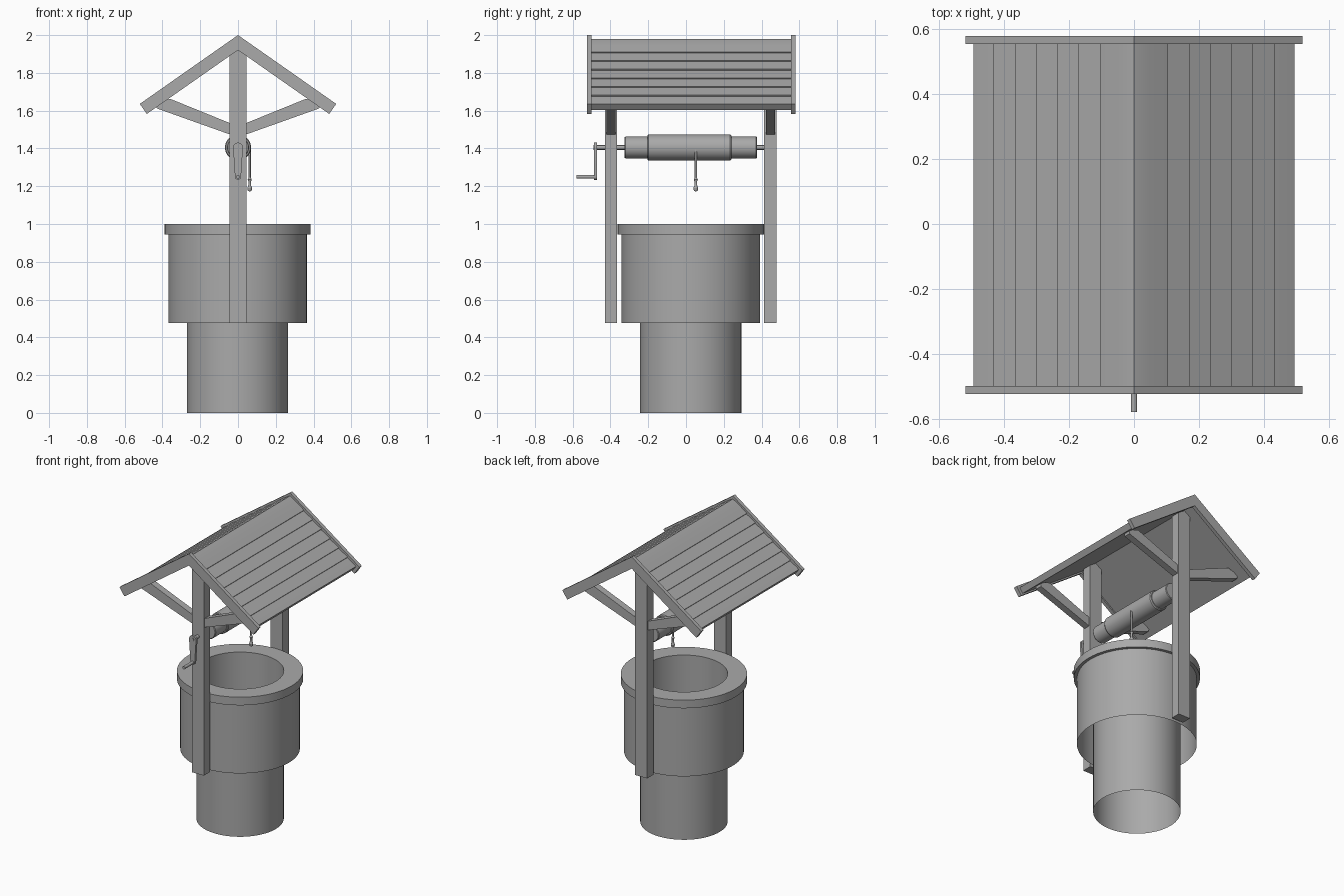
import bpy, bmesh, math
from mathutils import Vector

cube = bpy.data.objects.get("Cube")
if cube:
    bpy.data.objects.remove(cube, do_unlink=True)

grey = bpy.data.materials.new("plain grey")
grey.use_nodes = True
grey.diffuse_color = (0.4, 0.4, 0.4, 1)
grey.node_tree.nodes["Principled BSDF"].inputs["Base Color"].default_value = grey.diffuse_color

MID = 0.025                      # y centre of the well and roof
SLOPE = math.radians(35)
COS, SIN, TAN = math.cos(SLOPE), math.sin(SLOPE), math.tan(SLOPE)


def finish(name, bm, angle=30, normals=True):
    if normals:
        bmesh.ops.recalc_face_normals(bm, faces=bm.faces)
    mesh = bpy.data.meshes.new(name)
    bm.to_mesh(mesh)
    bm.free()
    obj = bpy.data.objects.new(name, mesh)
    bpy.context.collection.objects.link(obj)
    mesh.materials.append(grey)
    bpy.ops.object.select_all(action='DESELECT')
    obj.select_set(True)
    bpy.context.view_layer.objects.active = obj
    bpy.ops.object.shade_smooth_by_angle(angle=math.radians(angle))
    return obj


def prism(name, outline, y0, y1, angle=30):
    """Extrude an (x, z) outline along y."""
    bm = bmesh.new()
    face = bm.faces.new([bm.verts.new((x, y0, z)) for x, z in outline])
    out = bmesh.ops.extrude_face_region(bm, geom=[face])
    moved = [v for v in out["geom"] if isinstance(v, bmesh.types.BMVert)]
    bmesh.ops.translate(bm, vec=(0, y1 - y0, 0), verts=moved)
    return finish(name, bm, angle)


def lathe(name, profile, origin, axis='Z', steps=64):
    """Spin (radius, height) points round an axis."""
    bm = bmesh.new()
    verts = [bm.verts.new((r, 0, h)) for r, h in profile]
    edges = [bm.edges.new(pair) for pair in zip(verts, verts[1:])]
    bmesh.ops.spin(bm, geom=verts + edges, cent=(0, 0, 0), axis=(0, 0, 1),
                   angle=math.tau, steps=steps)
    bmesh.ops.remove_doubles(bm, verts=bm.verts, dist=0.0001)
    for v in bm.verts:
        if axis == 'Y':
            v.co = Vector((v.co.x, v.co.z, -v.co.y))
        v.co += Vector(origin)
    return finish(name, bm)


def mirrored(half):
    """Complete an outline running from the ridge top to the ridge underside."""
    return half + [(-x, z) for x, z in reversed(half) if x > 0]


# Well: shaft, rim and outer wall as one open shell
lathe("well_shell", [(0.268, 0), (0.268, 1), (0.387, 1), (0.387, 0.945),
                     (0.367, 0.945), (0.367, 0.475)], (-0.002, MID, 0))

# Gable boards closing both roof ends
board = 0.065
length = 0.52
gable = mirrored([(0, 2), (length, 2 - length * TAN),
                  (length - board * SIN, 2 - length * TAN - board * COS),
                  (0, 2 - board / COS)])
prism("front_gable_boards", gable, -0.525, -0.5)
prism("back_gable_boards", gable, 0.555, 0.58)

# Roof covering: shallow overlapping rows, rounded ridge and eaves
top = 1.985
half = [(0, top - 0.006), (0.018, top - 0.015), (0.05, top - 0.05 * TAN)]
row = 0.0655
for i in range(1, 7):
    x = 0.04 + i * row
    z = top - x * TAN
    half += [(x, z), (x - 0.004, z - 0.006)]
half += [(0.472, top - 0.478 * TAN), (0.495, top - 0.5 * TAN),
         (0.495 - 0.043 * SIN, top - 0.495 * TAN - 0.043 * COS),
         (0, top - 0.043 / COS)]
prism("roof_covering", mirrored(half), -0.5, 0.555, 40)

# Posts with their sloping braces
for end, y in (("front", -0.397), ("back", 0.447)):
    prism(end + "_post", [(-0.045, 0.475), (0.045, 0.475), (0.045, 1.9),
                          (0, 1.93), (-0.045, 1.9)], y - 0.033, y + 0.033)
    for side, s in (("left", 1), ("right", -1)):
        prism(f"{end}_{side}_brace",
              [(s * 0.04, 1.473), (s * 0.43, 1.612), (s * 0.435, 1.64),
               (s * 0.36, 1.663), (s * 0.04, 1.533)], y - 0.023, y + 0.023)

# Windlass: axle, log drum and wound rope
AXLE_Z = 1.405
lathe("axle", [(0, -0.49), (0.012, -0.49), (0.012, 0.45), (0, 0.45)], (0, 0, AXLE_Z), 'Y', 24)
lathe("drum", [(0, -0.325), (0.054, -0.325), (0.058, -0.32), (0.058, 0.371),
               (0.054, 0.375), (0, 0.375)], (0, 0, AXLE_Z), 'Y', 48)
lathe("rope_winding", [(0.05, -0.205), (0.064, -0.205), (0.069, -0.198), (0.069, 0.233),
                       (0.064, 0.24), (0.05, 0.24)], (0, 0, AXLE_Z), 'Y', 48)

# Crank arm with rounded ends, and handle
arm = []
for r, z, start in ((0.026, AXLE_Z, 0), (0.016, 1.25, math.pi)):
    for i in range(13):
        a = start + math.pi * i / 12
        arm.append((r * math.cos(a), z + r * math.sin(a)))
prism("crank_arm", arm, -0.486, -0.47)
lathe("crank_handle", [(0, -0.58), (0.01, -0.58), (0.01, -0.47), (0, -0.47)],
      (0, 0, 1.25), 'Y', 24)

# Hanging rope ending in a knot
lathe("hanging_rope", [(0, 1.19), (0.006, 1.19), (0.006, 1.4), (0, 1.4)], (0.062, 0.052, 0), 'Z', 16)
lathe("rope_knot", [(0, 1.172), (0.01, 1.175), (0.013, 1.19), (0.007, 1.205), (0.007, 1.225),
                    (0.011, 1.235), (0.006, 1.245), (0, 1.247)], (0.062, 0.052, 0), 'Z', 16)
